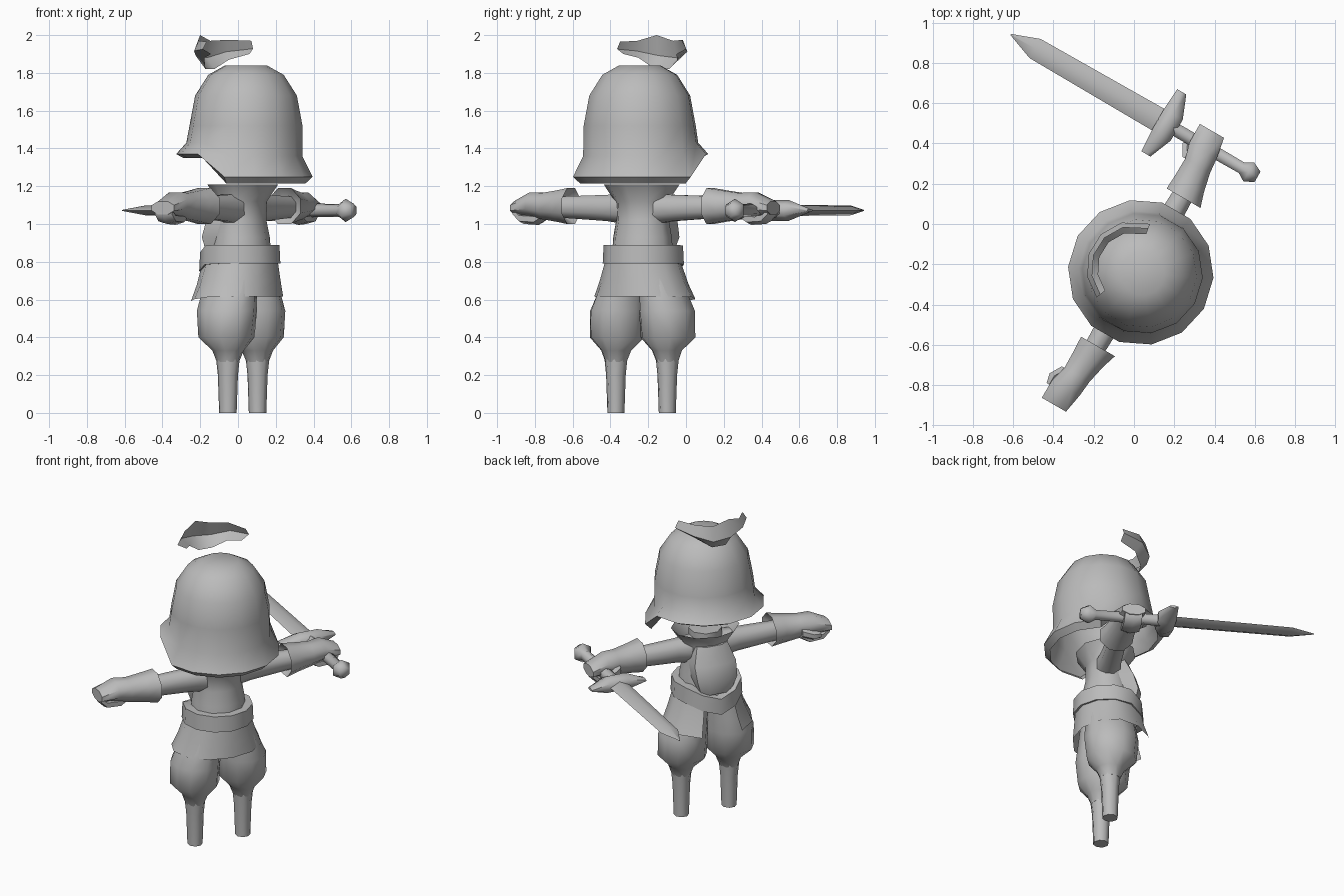
import bpy
import bmesh
from math import sin, cos, pi, radians
from mathutils import Matrix, Vector

cube = bpy.data.objects.get("Cube")
if cube:
    bpy.data.objects.remove(cube, do_unlink=True)

grey = bpy.data.materials.new("plain_grey")
grey.use_nodes = True
colour = (0.5, 0.5, 0.5, 1)
grey.diffuse_color = colour
grey.node_tree.nodes["Principled BSDF"].inputs["Base Color"].default_value = colour

# The figure is built facing +y with its sword hand on +x, then turned
PLACE = Matrix.Translation((0.025, -0.235, 0)) @ Matrix.Rotation(radians(60), 4, "Z")


def sheet(name, rows, closed=True, caps=(), mirror=False, angle=50):
    """Skin a grid of points; caps lists the row indices to fill."""
    bm = bmesh.new()
    grid = [[bm.verts.new(p) for p in row] for row in rows]
    n = len(grid[0])
    for a, b in zip(grid, grid[1:]):
        for i in range(n if closed else n - 1):
            j = (i + 1) % n
            bm.faces.new((a[i], a[j], b[j], b[i]))
    for c in caps:
        bm.faces.new(grid[c])
    bmesh.ops.remove_doubles(bm, verts=bm.verts, dist=0.0005)
    bmesh.ops.recalc_face_normals(bm, faces=bm.faces)
    mesh = bpy.data.meshes.new(name)
    bm.to_mesh(mesh)
    bm.free()
    mesh.materials.append(grey)
    obj = bpy.data.objects.new(name, mesh)
    bpy.context.collection.objects.link(obj)
    obj.matrix_world = PLACE
    if mirror:
        obj.modifiers.new("other_side", "MIRROR")
    bpy.ops.object.select_all(action="DESELECT")
    obj.select_set(True)
    bpy.context.view_layer.objects.active = obj
    bpy.ops.object.shade_smooth_by_angle(angle=radians(angle))


def tube(name, axis, rings, sides=8, caps=(0, -1), **kw):
    """Rings are (position, u, v, radius_u, radius_v) along the axis."""
    rows = []
    for p, u, v, ru, rv in rings:
        row = []
        for i in range(sides):
            t = 2 * pi * (i + 0.5) / sides
            a, b = u + ru * cos(t), v + rv * sin(t)
            row.append({"X": (p, a, b), "Y": (a, p, b), "Z": (a, b, p)}[axis])
        rows.append(row)
    sheet(name, rows, caps=caps, **kw)


def around(t, r, z, y=0.0, depth=1.0):
    """Point at angle t from straight ahead, on a circle or an ellipse."""
    return Vector((r * sin(t), y + r * depth * cos(t), z))


# Helmet: dome, with a raised visor in front and a low neck guard behind
turns = [2 * pi * i / 14 for i in range(14)]
dome = [(1.84, 0.11), (1.79, 0.2), (1.68, 0.27), (1.52, 0.3)]
rows = [[around(t, r, z, -0.02) for t in turns] for z, r in dome]
for r, low, high in ((0.308, 1.36, 1.43), (0.362, 1.25, 1.37), (0.325, 1.215, 1.35)):
    rows.append([around(t, r, high if cos(t) > 0.1 else low, -0.01) for t in turns])
sheet("helmet", rows, caps=(0,))

# Curled fringe floating over the front of the helmet
profile = [(-80, 1.97, 1.9), (-45, 1.975, 1.87), (-16, 1.97, 1.82),
           (12, 2.0, 1.82), (40, 1.97, 1.88), (68, 1.965, 1.9)]
rows = [[], [], []]
for deg, top, low in profile:
    t = -radians(deg)
    rows[0].append(around(t, 0.21, top, 0.03))
    rows[1].append(around(t, 0.235, top * 0.4 + low * 0.6, 0.03))
    rows[2].append(around(t, 0.18, low, 0.03))
sheet("fringe", rows, closed=False)

# Torso with a flared open collar
tube("torso", "Z", [(0.8, 0, 0.01, 0.17, 0.16), (0.93, 0, 0.01, 0.16, 0.15),
                    (1.02, 0, 0.01, 0.145, 0.13), (1.12, 0, 0, 0.15, 0.12),
                    (1.21, 0, 0, 0.21, 0.18)], 10, caps=(0,))
tube("neck", "Z", [(1.08, 0, 0, 0.1, 0.1), (1.2, 0, 0, 0.1, 0.1)])

# Chest plate
outline = [(1.13, 0.1, 0.13), (1.02, 0.135, 0.175), (0.93, 0.13, 0.205), (0.84, 0.1, 0.19)]
rows = [[(-w, 0.05, z), (-w, d - 0.03, z), (-w / 2, d, z),
         (w / 2, d, z), (w, d - 0.03, z), (w, 0.05, z)] for z, w, d in outline]
sheet("chest_plate", rows, caps=(0, -1), angle=35)

# Belt dipping to a point in front
turns = [2 * pi * i / 12 for i in range(12)]
rows = [[around(t, r, z - 0.07 * max(0, cos(t)) ** 4, 0.018) for t in turns]
        for r, z in ((0.15, 0.89), (0.21, 0.89), (0.215, 0.79), (0.17, 0.79))]
sheet("belt", rows)

# Skirt, open in front, hanging straight behind and flaring at the sides
turns = [radians(28 + 304 * i / 10) for i in range(11)]
rows = [[around(t, r, z - 0.025 * max(0, cos(t)), y, depth) for t in turns]
        for r, z, y, depth in ((0.2, 0.81, 0.018, 1), (0.24, 0.7, 0.025, 0.9),
                               (0.28, 0.615, 0.035, 0.83))]
sheet("skirt", rows, closed=False)

# Baggy trousers and thin lower legs
tube("trouser_legs", "Z", [(0.8, 0.09, 0.01, 0.09, 0.14), (0.64, 0.125, 0.01, 0.125, 0.155),
                           (0.54, 0.15, 0.01, 0.148, 0.165), (0.4, 0.155, 0.01, 0.148, 0.15),
                           (0.33, 0.155, 0, 0.08, 0.085),
                           (0.27, 0.157, 0, 0.058, 0.06)], 10, mirror=True)
tube("lower_legs", "Z", [(0.34, 0.157, 0, 0.066, 0.07), (0.2, 0.157, 0, 0.052, 0.054),
                         (0, 0.157, 0, 0.045, 0.047)], mirror=True)

# Arms, flared gauntlets, curled fingers and thumbs
tube("arms", "X", [(0.08, 0, 1.08, 0.08, 0.088), (0.2, 0, 1.085, 0.066, 0.075),
                   (0.5, 0, 1.09, 0.055, 0.06)], mirror=True)
tube("gauntlets", "X", [(0.48, 0, 1.09, 0.05, 0.055), (0.425, -0.01, 1.095, 0.105, 0.103),
                        (0.5, 0, 1.095, 0.09, 0.09), (0.6, 0.01, 1.095, 0.077, 0.075),
                        (0.68, 0.025, 1.105, 0.085, 0.068),
                        (0.785, 0.035, 1.085, 0.075, 0.038)], mirror=True)
tube("fingers", "X", [(0.6, 0.03, 1.055, 0.05, 0.03), (0.65, 0.035, 1.025, 0.062, 0.03),
                      (0.74, 0.035, 1.03, 0.062, 0.03),
                      (0.78, 0.035, 1.065, 0.06, 0.025)], 6, mirror=True)
tube("thumbs", "X", [(0.6, 0.07, 1.075, 0.03, 0.03), (0.66, 0.105, 1.06, 0.03, 0.028),
                     (0.71, 0.105, 1.055, 0.018, 0.02)], 6, mirror=True)

# Sword: handle with pommel, pointed crossguard and ridged blade
SX, SZ = 0.7, 1.072
tube("sword_handle", "Y", [(y, SX, SZ, r, r) for y, r in
                           ((-0.275, 0.035), (-0.225, 0.062), (-0.185, 0.034),
                            (0.1, 0.038), (0.24, 0.038))], 6, angle=65)
tube("crossguard", "X", [(SX + x, y, SZ, d, h) for x, y, d, h in
                         ((-0.178, 0.262, 0.03, 0.008), (-0.06, 0.242, 0.062, 0.055),
                          (0.06, 0.242, 0.062, 0.055), (0.178, 0.262, 0.03, 0.008))],
     6, angle=65)
blade = [(0.24, 0.062, 0.03), (1.0, 0.055, 0.026), (1.14, 0.003, 0.003)]
rows = [[(SX + w, y, SZ), (SX, y, SZ + h), (SX - w, y, SZ), (SX, y, SZ - h)]
        for y, w, h in blade]
sheet("sword_blade", rows, caps=(0, -1), angle=65)
